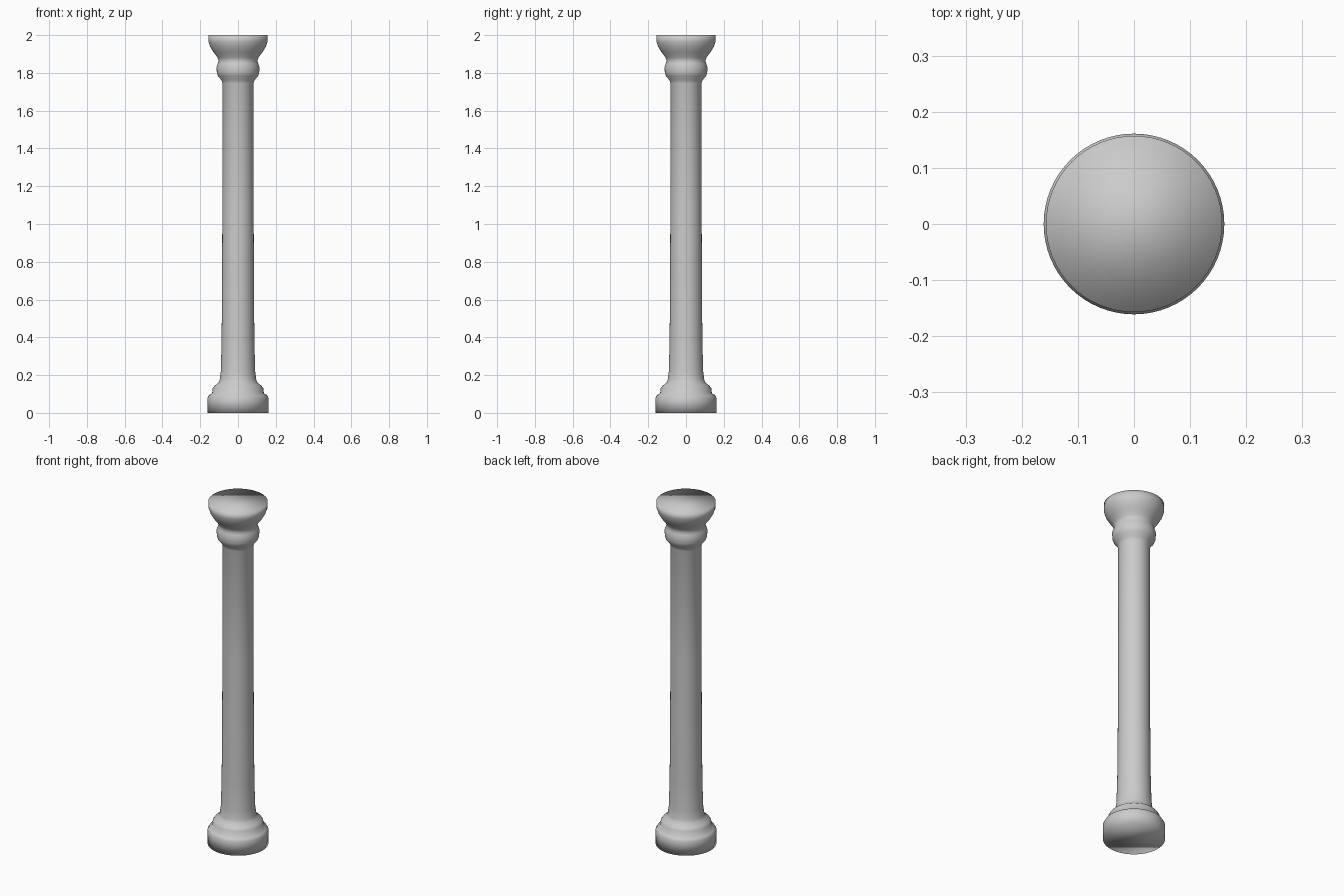
import bpy, bmesh, math

if "Cube" in bpy.data.objects:
    bpy.data.objects.remove(bpy.data.objects["Cube"])

SIDES = 64

# One flat stone colour
stone = bpy.data.materials.new("light_grey_stone")
stone.diffuse_color = (0.6, 0.6, 0.6, 1)
stone.use_nodes = True
stone.node_tree.nodes["Principled BSDF"].inputs["Base Color"].default_value = stone.diffuse_color


def lathe(name, profile):
    """Closed, smooth solid turned around z from (radius, height) points."""
    bm = bmesh.new()
    rings = []
    for r, z in profile:
        rings.append([bm.verts.new((r * math.cos(2 * math.pi * i / SIDES),
                                    r * math.sin(2 * math.pi * i / SIDES), z))
                      for i in range(SIDES)])
    for low, high in zip(rings, rings[1:]):
        for i in range(SIDES):
            j = (i + 1) % SIDES
            bm.faces.new((low[i], low[j], high[j], high[i]))
    bm.faces.new(rings[0][::-1])
    bm.faces.new(rings[-1])
    for face in bm.faces:
        face.smooth = True
    mesh = bpy.data.meshes.new(name)
    bm.to_mesh(mesh)
    bm.free()
    mesh.materials.append(stone)
    obj = bpy.data.objects.new(name, mesh)
    bpy.context.collection.objects.link(obj)
    return obj


# Stepped foot, slightly tapering shaft and moulded capital in one turning
foot = [(0.161, 0), (0.161, 0.08), (0.153, 0.094), (0.137, 0.104),
        (0.134, 0.13), (0.125, 0.143), (0.103, 0.16), (0.097, 0.175)]
shaft = [(0.091, 0.22), (0.087, 0.37), (0.084, 0.7), (0.083, 1.1),
         (0.082, 1.745)]
capital = [(0.088, 1.762), (0.107, 1.785), (0.112, 1.80), (0.114, 1.83),
           (0.107, 1.85), (0.102, 1.864), (0.109, 1.882), (0.13, 1.91),
           (0.147, 1.938), (0.156, 1.965), (0.157, 2.0)]
lathe("column", foot + shaft + capital)
